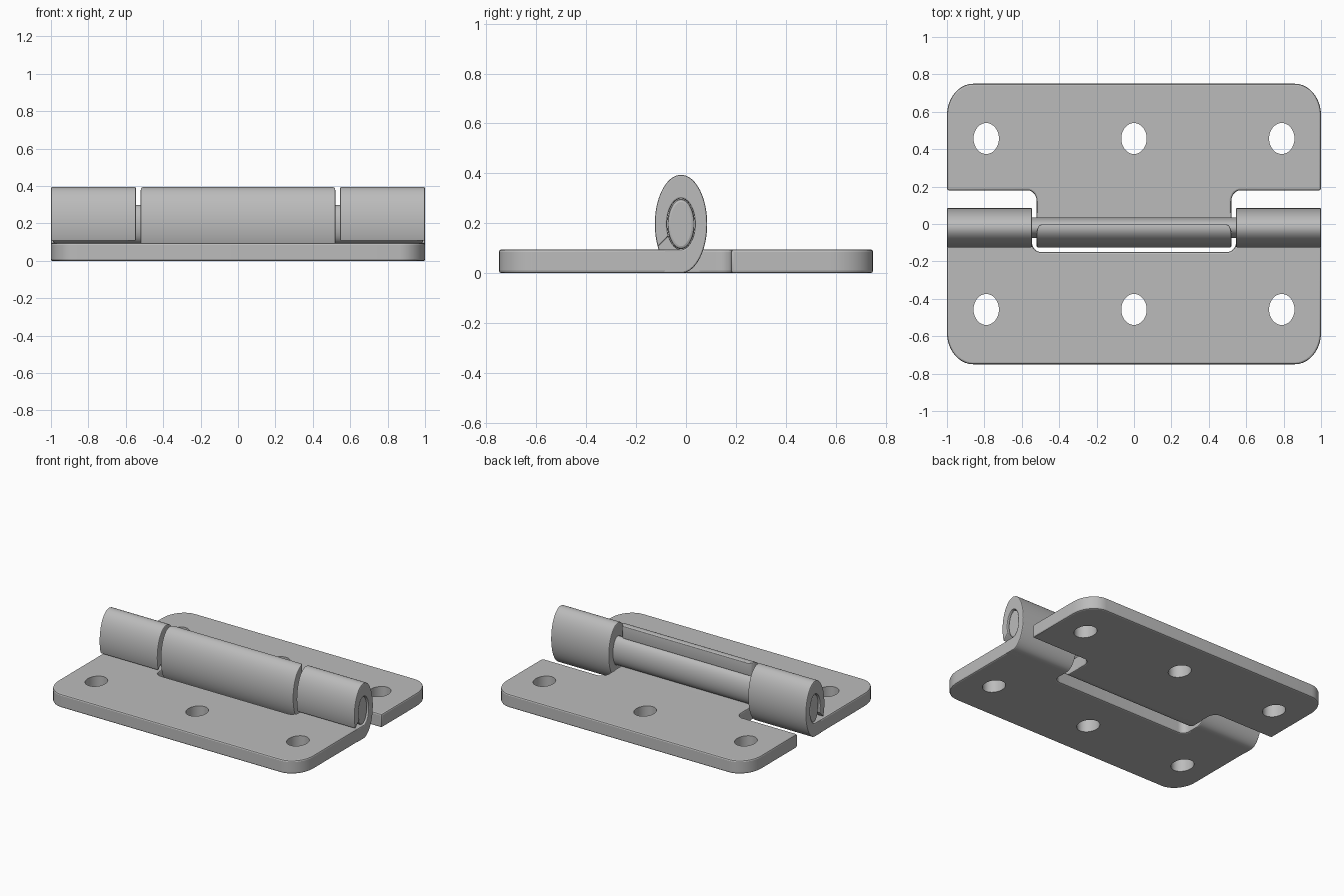
import bpy, bmesh, math

if "Cube" in bpy.data.objects:
    bpy.data.objects.remove(bpy.data.objects["Cube"])

steel = bpy.data.materials.new("steel_grey")
steel.diffuse_color = (0.5, 0.5, 0.5, 1)
steel.use_nodes = True
steel.node_tree.nodes["Principled BSDF"].inputs["Base Color"].default_value = steel.diffuse_color

T = 0.095                    # leaf thickness
CY, CZ = -0.02, 0.197        # hinge axis
OUT = (0.105, 0.197)         # knuckle outer half sizes (y, z)
INN = (0.056, 0.102)         # knuckle inner half sizes


def finish(name, bm, bevel=0.0):
    bmesh.ops.recalc_face_normals(bm, faces=bm.faces)
    me = bpy.data.meshes.new(name)
    bm.to_mesh(me)
    bm.free()
    ob = bpy.data.objects.new(name, me)
    bpy.context.collection.objects.link(ob)
    me.materials.append(steel)
    bpy.ops.object.select_all(action='DESELECT')
    ob.select_set(True)
    bpy.context.view_layer.objects.active = ob
    if bevel:
        m = ob.modifiers.new("edge", 'BEVEL')
        m.width, m.segments, m.limit_method = bevel, 2, 'ANGLE'
        m.angle_limit = math.radians(40)
        bpy.ops.object.modifier_apply(modifier="edge")
    bpy.ops.object.shade_smooth_by_angle(angle=math.radians(20))
    return ob


def arc(cx, cy, rx, ry, a0, a1, n=10):
    return [(cx + rx * math.cos(math.radians(a0 + (a1 - a0) * i / n)),
             cy + ry * math.sin(math.radians(a0 + (a1 - a0) * i / n))) for i in range(n + 1)]


def prism(bm, pts, z0, z1):
    low = [bm.verts.new((x, y, z0)) for x, y in pts]
    face = bm.faces.new(low)
    up = bmesh.ops.extrude_face_region(bm, geom=[face])['geom']
    bmesh.ops.translate(bm, vec=(0, 0, z1 - z0),
                        verts=[v for v in up if isinstance(v, bmesh.types.BMVert)])


def leaf(name, half, side):
    """Flat leaf from half an outline, mirrored in x, with three screw holes."""
    pts = half + [(-x, y) for x, y in reversed(half)]
    bm = bmesh.new()
    prism(bm, pts, 0, T)
    ob = finish(name, bm, 0.01)
    bm = bmesh.new()
    for x in (-0.79, 0, 0.79):
        prism(bm, arc(x, side * 0.457, 0.068, 0.083, 0, 360, 32)[:-1], -0.1, 0.2)
    cutter = finish("hole_cutter", bm)
    cutter.hide_render = True
    bpy.context.view_layer.objects.active = ob
    m = ob.modifiers.new("holes", 'BOOLEAN')
    m.operation, m.solver, m.object = 'DIFFERENCE', 'EXACT', cutter
    bpy.ops.object.modifier_apply(modifier="holes")
    bpy.data.objects.remove(cutter)
    bpy.ops.object.select_all(action='DESELECT')
    ob.select_set(True)
    bpy.ops.object.shade_smooth_by_angle(angle=math.radians(20))


def knuckle(name, x0, x1, turn, sweep, start_y, round_deg=0, bevel=0.006):
    """Sheet curled around the axis; turn +1 rises on +y, -1 rises on -y."""
    rows = [((start_y, 0), (start_y, T), 0)]
    n = round(sweep / 5)
    for i in range(n + 1):
        d = sweep * i / n
        a = math.radians(-90 + turn * d)
        o, q = [(CY + r[0] * math.cos(a), CZ + r[1] * math.sin(a)) for r in (OUT, INN)]
        t = max(0, 1 - (sweep - d) / round_deg) if round_deg else 0
        rows.append((o, q, 0.03 * (1 - math.sqrt(max(0, 1 - t * t)))))
    bm = bmesh.new()
    rings = [[bm.verts.new((x, p[0], p[1])) for x, p in
              ((x0 + k, o), (x1 - k, o), (x1 - k, q), (x0 + k, q))] for o, q, k in rows]
    for a, b in zip(rings, rings[1:]):
        for j in range(4):
            bm.faces.new((a[j], a[(j + 1) % 4], b[(j + 1) % 4], b[j]))
    bm.faces.new(rings[0])
    bm.faces.new(rings[-1])
    finish(name, bm, bevel)


# front leaf with its central notch
leaf("front_leaf",
     arc(0.495, -0.10, 0.05, 0.05, -90, 0, 8) + [(0.545, CY), (1, CY)]
     + arc(0.86, -0.58, 0.14, 0.17, 0, -90), -1)

# back leaf with its central tongue
leaf("back_leaf",
     [(0.52, CY)] + arc(0.57, 0.12, 0.05, 0.06, 180, 90, 8) + [(1, 0.18)]
     + arc(0.86, 0.58, 0.14, 0.17, 0, 90), 1)

# curled knuckles
knuckle("left_knuckle", -1, -0.545, 1, 298, -0.09)
knuckle("right_knuckle", 0.545, 1, 1, 298, -0.09)
knuckle("middle_knuckle", -0.52, 0.52, -1, 192, 0.06, 30)

# hinge pin, slightly recessed at both ends
bm = bmesh.new()
ring = arc(CY, CZ, 0.055, 0.101, 0, 360, 48)[:-1]
ends = [[bm.verts.new((x, y, z)) for y, z in ring] for x in (-0.99, 0.99)]
for j in range(48):
    k = (j + 1) % 48
    bm.faces.new((ends[0][j], ends[0][k], ends[1][k], ends[1][j]))
for e in ends:
    bm.faces.new(e)
finish("hinge_pin", bm, 0.012)
